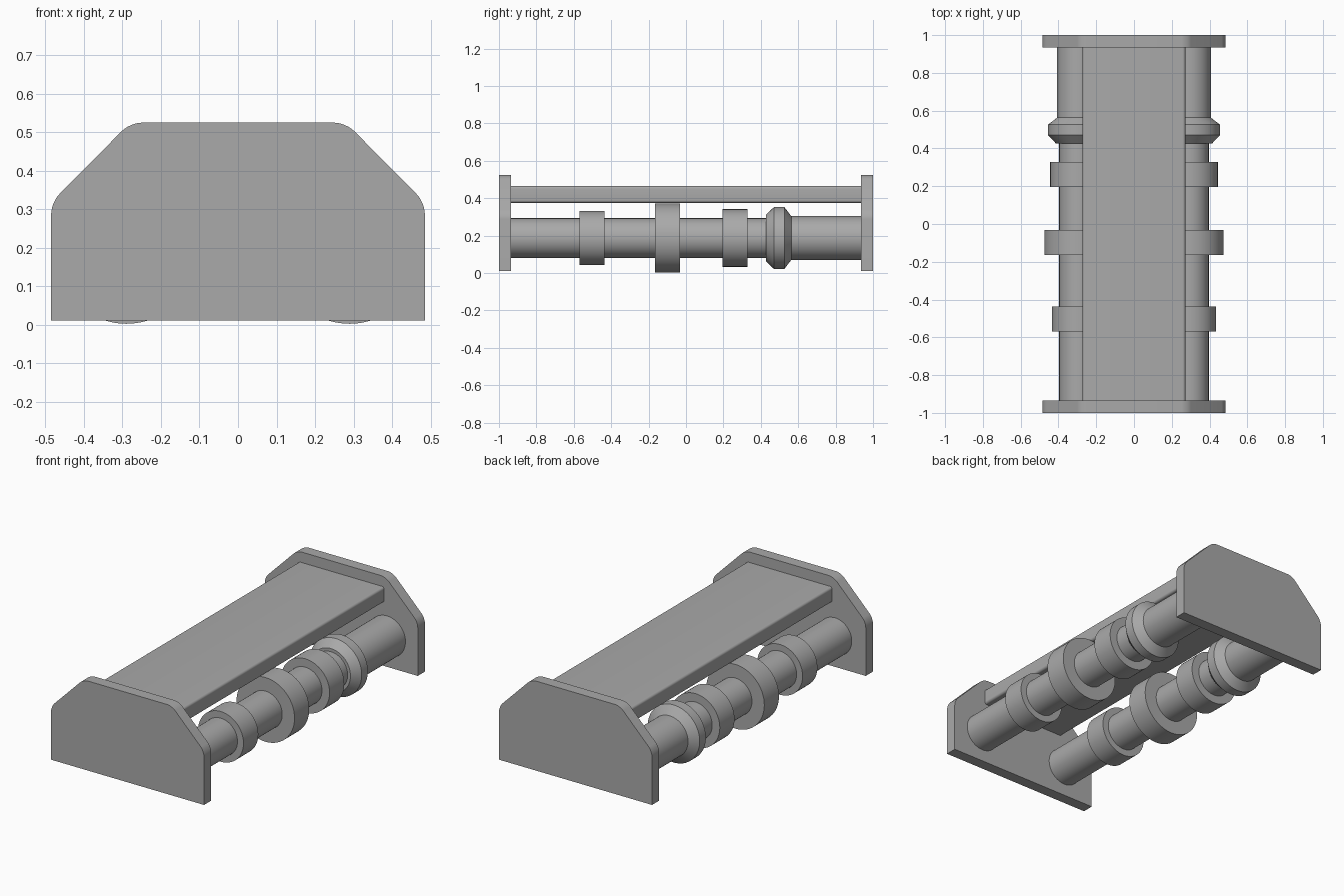
import bpy, bmesh
from math import radians

cube = bpy.data.objects.get("Cube")
if cube:
    bpy.data.objects.remove(cube, do_unlink=True)

grey = bpy.data.materials.new("plain_grey")
grey.use_nodes = True
colour = (0.4, 0.4, 0.4, 1)
grey.diffuse_color = colour
grey.node_tree.nodes["Principled BSDF"].inputs["Base Color"].default_value = colour


def finish(name, bm):
    bmesh.ops.recalc_face_normals(bm, faces=bm.faces)
    mesh = bpy.data.meshes.new(name)
    bm.to_mesh(mesh)
    bm.free()
    mesh.materials.append(grey)
    obj = bpy.data.objects.new(name, mesh)
    bpy.context.collection.objects.link(obj)
    bpy.ops.object.select_all(action='DESELECT')
    obj.select_set(True)
    bpy.context.view_layer.objects.active = obj
    bpy.ops.object.shade_smooth_by_angle(angle=radians(30))
    return obj


def prism(name, outline, y0, y1, rounded, radius):
    """Extrude an (x, z) outline along y and round the edges that `rounded` picks."""
    bm = bmesh.new()
    face = bm.faces.new([bm.verts.new((x, y0, z)) for x, z in outline])
    ext = bmesh.ops.extrude_face_region(bm, geom=[face])
    verts = [v for v in ext["geom"] if isinstance(v, bmesh.types.BMVert)]
    bmesh.ops.translate(bm, verts=verts, vec=(0, y1 - y0, 0))
    edges = [e for e in bm.edges
             if abs(e.verts[0].co.y - e.verts[1].co.y) > 0.01 and rounded(e.verts[0].co.z)]
    bmesh.ops.bevel(bm, geom=edges, offset=radius, segments=6, profile=0.5, affect='EDGES')
    return finish(name, bm)


def lathe(name, profile, x, z, steps=64):
    """Spin a (radius, y) profile about a y axis through x, z."""
    bm = bmesh.new()
    verts = [bm.verts.new((x + r, y, z)) for r, y in profile]
    edges = [bm.edges.new(pair) for pair in zip(verts, verts[1:])]
    bmesh.ops.spin(bm, geom=verts + edges, cent=(x, 0, z), axis=(0, 1, 0),
                   angle=radians(360), steps=steps)
    bmesh.ops.remove_doubles(bm, verts=bm.verts, dist=0.0001)
    return finish(name, bm)


# End plates with sloped, rounded shoulders
half = [(0.485, 0.012), (0.485, 0.318), (0.28, 0.525)]
plate = half + [(-x, z) for x, z in reversed(half)]
for name, y in (("front_end_plate", -1.0), ("back_end_plate", 0.935)):
    prism(name, plate, y, y + 0.065, lambda z: z > 0.1, 0.03)

# Top board with softened long edges
board = [(-0.272, 0.375), (0.272, 0.375), (0.272, 0.465), (-0.272, 0.465)]
prism("top_board", board, -0.935, 0.935, lambda z: True, 0.014)

# Stepped shafts with collars, one on each side
shaft, thick = 0.106, 0.117
profile = [(0, -0.935), (shaft, -0.935)]
for y0, y1, radius in ((-0.57, -0.436, 0.144), (-0.165, -0.032, 0.184), (0.195, 0.328, 0.154)):
    profile += [(shaft, y0), (radius, y0), (radius, y1), (shaft, y1)]
profile += [(shaft, 0.427), (0.124, 0.427), (0.165, 0.47), (0.165, 0.526),
            (thick, 0.563), (thick, 0.935), (0, 0.935)]
for name, x in (("left_shaft", 0.29), ("right_shaft", -0.29)):
    lathe(name, profile, x, 0.187)
